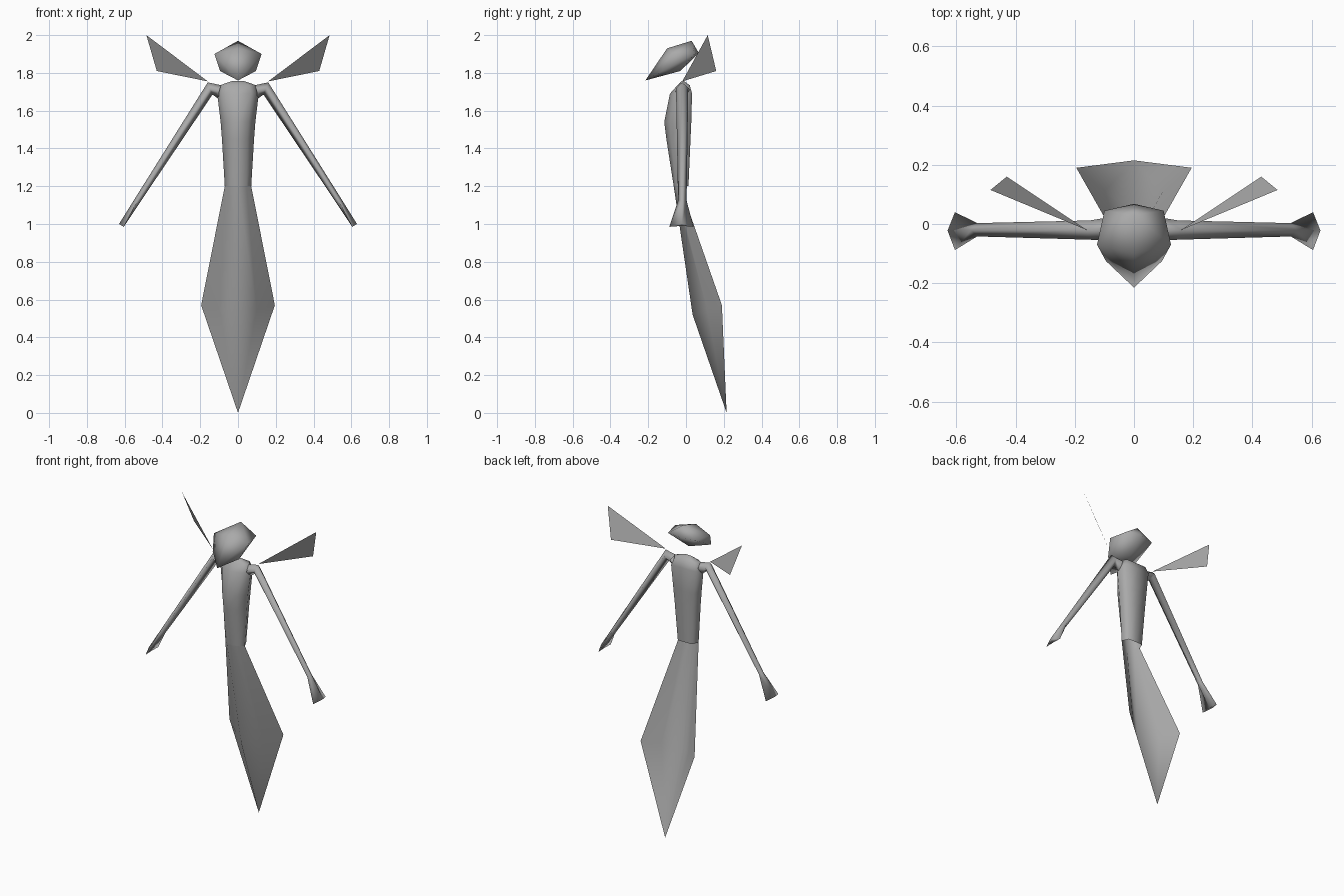
import bpy, bmesh

cube = bpy.data.objects.get("Cube")
if cube:
    bpy.data.objects.remove(cube)

grey = bpy.data.materials.new("plain grey")
grey.use_nodes = True
grey.diffuse_color = (0.4, 0.4, 0.4, 1)
grey.node_tree.nodes["Principled BSDF"].inputs["Base Color"].default_value = (0.4, 0.4, 0.4, 1)


def finish(name, bm, smooth=True):
    mesh = bpy.data.meshes.new(name)
    bm.to_mesh(mesh)
    bm.free()
    mesh.materials.append(grey)
    for p in mesh.polygons:
        p.use_smooth = smooth
    obj = bpy.data.objects.new(name, mesh)
    bpy.context.collection.objects.link(obj)
    return obj


def loft(name, rings, closed=True, cap_last=False):
    """Skin equal-length rings of points."""
    bm = bmesh.new()
    rows = [[bm.verts.new(p) for p in ring] for ring in rings]
    n = len(rows[0])
    for low, high in zip(rows, rows[1:]):
        for i in range(n if closed else n - 1):
            j = (i + 1) % n
            bm.faces.new((low[i], low[j], high[j], high[i]))
    if cap_last:
        bm.faces.new(rows[-1])
    bmesh.ops.remove_doubles(bm, verts=bm.verts, dist=0.0005)
    bmesh.ops.recalc_face_normals(bm, faces=bm.faces)
    return finish(name, bm)


def torso_ring(z, front, cheek, side, back):
    """Mirrored ring: front y, then (x, y) of cheek, side and back corners."""
    half = [cheek, side, back]
    pts = [(0, front)] + half + [(0, back[1])] + [(-x, y) for x, y in reversed(half)]
    return [(x, y, z) for x, y in pts]


# torso, open at the hips, closing to a low neck
torso = loft("torso", [
    torso_ring(1.20, -0.065, (0.045, -0.052), (0.07, -0.03), (0.05, 0.013)),
    torso_ring(1.45, -0.104, (0.05, -0.080), (0.085, -0.03), (0.065, 0.024)),
    torso_ring(1.54, -0.115, (0.055, -0.085), (0.092, -0.03), (0.072, 0.028)),
    torso_ring(1.69, -0.085, (0.07, -0.065), (0.11, -0.025), (0.085, 0.032)),
    torso_ring(1.735, -0.045, (0.06, -0.04), (0.095, -0.02), (0.07, 0.02)),
    torso_ring(1.757, -0.022, (0.02, -0.022), (0.03, -0.018), (0.02, -0.012)),
], cap_last=True)

# tail: a folded sheet, hollow behind, running to a point
tail = loft("tail", [
    [(-0.07, -0.03, 1.2), (-0.045, -0.052, 1.2), (0, -0.065, 1.2),
     (0.045, -0.052, 1.2), (0.07, -0.03, 1.2)],
    [(-0.195, 0.19, 0.57), (-0.098, 0.112, 0.545), (0, 0.035, 0.52),
     (0.098, 0.112, 0.545), (0.195, 0.19, 0.57)],
    [(0, 0.215, 0.0)] * 5,
], closed=False)
if sum(p.normal.y for p in tail.data.polygons) > 0:
    tail.data.flip_normals()

# head: faceted hull with a forward pointed chin
bm = bmesh.new()
for y, z in ((-0.215, 1.76), (-0.10, 1.93), (0.03, 1.97), (0.068, 1.905), (-0.03, 1.81)):
    bm.verts.new((0, y, z))
for x, y, z in ((0.095, -0.125, 1.81), (0.125, -0.07, 1.90), (0.10, 0.045, 1.90)):
    for s in (1, -1):
        bm.verts.new((s * x, y, z))
bmesh.ops.convex_hull(bm, input=bm.verts)
bmesh.ops.recalc_face_normals(bm, faces=bm.faces)
finish("head", bm)

for s, label in ((1, "left"), (-1, "right")):
    # arm: four-sided tube from shoulder to a flared flat hand
    arm = [
        [(0.09, -0.02, 1.735), (0.10, -0.055, 1.70), (0.10, -0.02, 1.66), (0.10, 0.02, 1.71)],
        [(0.16, -0.02, 1.75), (0.15, -0.053, 1.72), (0.135, -0.02, 1.685), (0.15, 0.012, 1.72)],
        [(0.55, -0.02, 1.128), (0.53, -0.042, 1.125), (0.515, -0.02, 1.12), (0.53, 0.003, 1.125)],
        [(0.63, -0.022, 1.0), (0.605, -0.088, 0.985), (0.602, -0.022, 0.99), (0.605, 0.04, 0.985)],
    ]
    loft(label + "_arm", [[(s * x, y, z) for x, y, z in r] for r in arm], cap_last=True)

    # wing: single flat triangle behind the shoulder
    bm = bmesh.new()
    tri = [(0.16, -0.02, 1.755), (0.43, 0.16, 1.81), (0.485, 0.115, 2.0)]
    bm.faces.new([bm.verts.new((s * x, y, z)) for x, y, z in tri][::s])
    finish(label + "_wing", bm, smooth=False)
